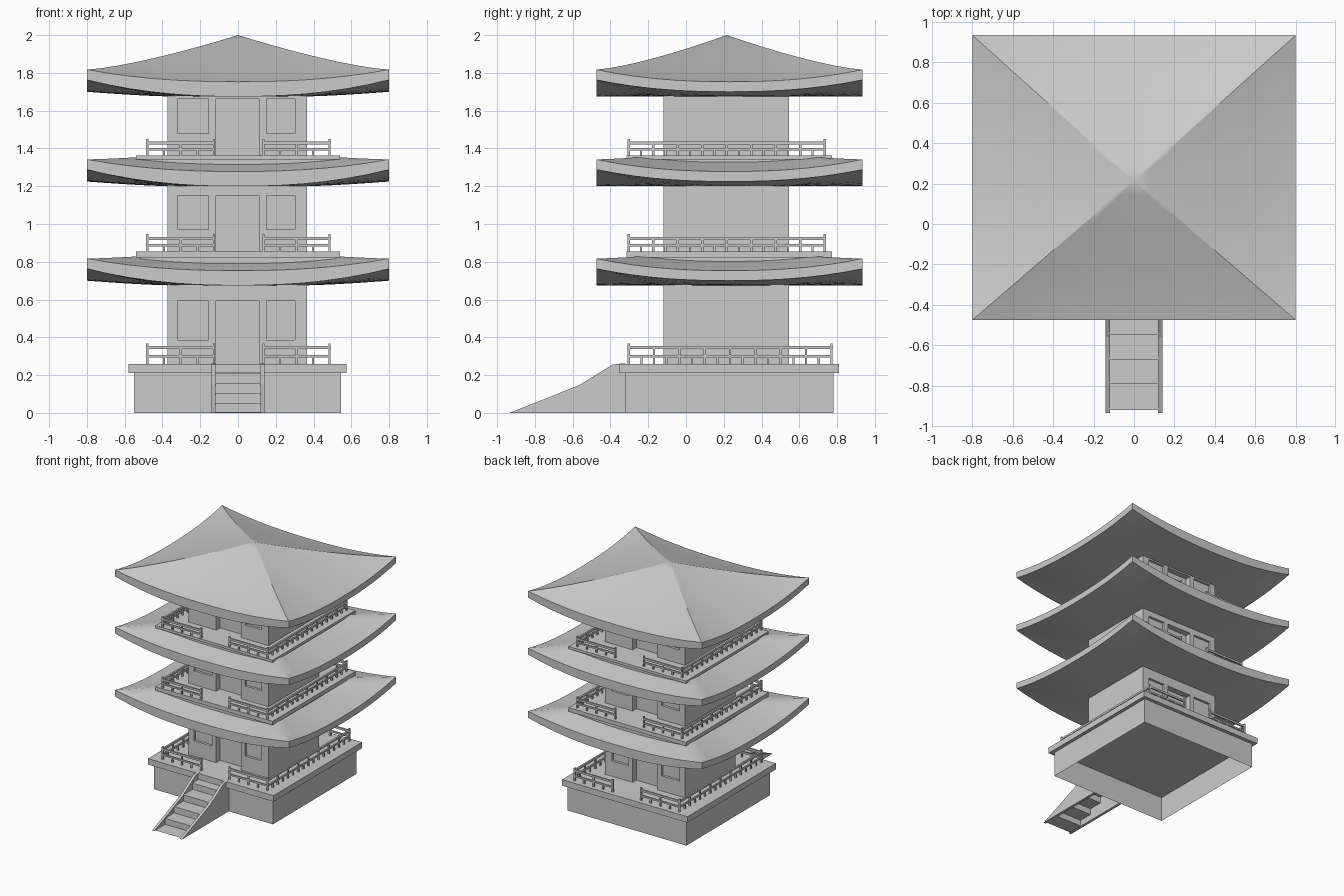
import bpy, bmesh, math
from mathutils import Vector

if "Cube" in bpy.data.objects:
    bpy.data.objects.remove(bpy.data.objects["Cube"])

stone = bpy.data.materials.new("light_grey")
stone.diffuse_color = (0.6, 0.6, 0.6, 1)
stone.use_nodes = True
stone.node_tree.nodes["Principled BSDF"].inputs["Base Color"].default_value = stone.diffuse_color


def finish(bm, name, smooth=False):
    bmesh.ops.recalc_face_normals(bm, faces=bm.faces)
    me = bpy.data.meshes.new(name)
    bm.to_mesh(me)
    bm.free()
    me.materials.append(stone)
    if smooth:
        for p in me.polygons:
            p.use_smooth = True
        me.set_sharp_from_angle(angle=math.radians(30))
    ob = bpy.data.objects.new(name, me)
    bpy.context.collection.objects.link(ob)
    return ob


def add_box(bm, x0, x1, y0, y1, z0, z1):
    vs = bmesh.ops.create_cube(bm, size=1)["verts"]
    for v in vs:
        v.co = Vector((x0 if v.co.x < 0 else x1, y0 if v.co.y < 0 else y1, z0 if v.co.z < 0 else z1))
    return vs


def box(name, *d):
    bm = bmesh.new()
    add_box(bm, *d)
    return finish(bm, name)


# Hollow base, open underneath, with overhanging floor slab
bm = bmesh.new()
add_box(bm, -0.55, 0.545, -0.32, 0.78, 0, 0.21)
bm.faces.ensure_lookup_table()
bmesh.ops.delete(bm, geom=[f for f in bm.faces if abs(f.normal.z) > 0.5], context='FACES_ONLY')
finish(bm, "base_walls")
box("base_slab", -0.58, 0.575, -0.355, 0.81, 0.21, 0.26)

# Stairs: two side plates and a folded sheet of steps
profile = [(-0.935, 0), (-0.75, 0.073), (-0.56, 0.15), (-0.39, 0.255), (-0.34, 0.262), (-0.32, 0.26), (-0.32, 0)]
for side, x0 in (("left", -0.14), ("right", 0.118)):
    bm = bmesh.new()
    f = bm.faces.new([bm.verts.new((x0, y, z)) for y, z in profile])
    r = bmesh.ops.extrude_face_region(bm, geom=[f])
    for v in r["geom"]:
        if isinstance(v, bmesh.types.BMVert):
            v.co.x += 0.022
    finish(bm, "stair_side_" + side)

bm = bmesh.new()
line = [(-0.92, 0.002), (-0.79, 0.002)]
for i in range(5):
    line += [(-0.79 + 0.12 * i, 0.052 * (i + 1)), (min(-0.67 + 0.12 * i, -0.33), 0.052 * (i + 1))]
rows = [[bm.verts.new((x, y, z)) for x in (-0.12, 0.12)] for y, z in line]
for a, b in zip(rows, rows[1:]):
    bm.faces.new((a[0], a[1], b[1], b[0]))
finish(bm, "stair_steps")


# Storey walls with recessed windows and doorway at front and back
def storey(name, z0, w0, w1, z1):
    bm = bmesh.new()
    add_box(bm, -0.372, 0.366, -0.12, 0.545, z0, z1)
    for x in (-0.32, -0.157, -0.117, 0.11, 0.15, 0.302):
        bmesh.ops.bisect_plane(bm, geom=bm.verts[:] + bm.edges[:] + bm.faces[:],
                               plane_co=(x, 0, 0), plane_no=(1, 0, 0))
    for z in (w0, w1):
        bmesh.ops.bisect_plane(bm, geom=bm.verts[:] + bm.edges[:] + bm.faces[:],
                               plane_co=(0, 0, z), plane_no=(0, 0, 1))
    bm.normal_update()

    def recess(test, depth):
        for s in (-1, 1):
            fs = [f for f in bm.faces if f.normal.y * s > 0.9 and test(f.calc_center_median())]
            r = bmesh.ops.extrude_face_region(bm, geom=fs)
            vs = [v for v in r["geom"] if isinstance(v, bmesh.types.BMVert)]
            bmesh.ops.translate(bm, verts=vs, vec=(0, -s * depth, 0))
            bmesh.ops.delete(bm, geom=[f for f in fs if f.is_valid], context='FACES')
            bm.normal_update()

    recess(lambda c: -0.32 < c.x < -0.157 and w0 < c.z < w1, 0.02)
    recess(lambda c: 0.15 < c.x < 0.302 and w0 < c.z < w1, 0.02)
    recess(lambda c: -0.117 < c.x < 0.11 and c.z < w1, 0.05)
    finish(bm, name)


storey("lower_storey", 0.255, 0.387, 0.592, 0.70)
storey("middle_storey", 0.85, 0.97, 1.152, 1.225)
storey("upper_storey", 1.36, 1.478, 1.663, 1.70)


# Curved hipped roof: top skin, eave board and soffit as concentric square rings
def roof(name, z, rise, r0):
    n = 14
    pts = []
    for k in range(4):
        for i in range(n):
            s = -1 + 2 * i / n
            pts.append(((s, -1), (1, s), (-s, 1), (-1, -s))[k] + (abs(s), k % 2))
    bm = bmesh.new()

    def ring(r, height):
        cy = 0.23 - 0.015 * (1 - r)
        return [bm.verts.new((p[0] * r * 0.8, cy + p[1] * r * 0.705, height(p[2], p[3], r))) for p in pts]

    def top(s, side, r):
        return z + rise * (1 - r) ** 1.35 - 0.064 * r * r * (1 - s ** 2.3)

    def under(s, side, r):
        low = z - (0.117 if side else 0.142)
        eave = low + (z - 0.054 - low) * s ** 2.3
        t = max(0, (r - 0.44) / 0.56)
        return z - 0.142 + (eave - z + 0.142) * t ** 1.4

    steps = 10
    rings = [ring(r0 + (1 - r0) * i / steps, top) for i in range(steps + 1)]
    rings += [ring(1 - 0.56 * i / 6, under) for i in range(7)]
    for a, b in zip(rings, rings[1:]):
        for i in range(len(a)):
            j = (i + 1) % len(a)
            bm.faces.new((a[i], a[j], b[j], b[i]))
    bmesh.ops.remove_doubles(bm, verts=bm.verts, dist=1e-5)
    finish(bm, name, True)


roof("lower_roof", 0.817, 0.05, 0.5)
roof("middle_roof", 1.342, 0.05, 0.5)
roof("top_roof", 1.817, 0.183, 0.0)

# Balcony floors with a plinth bedded into the roof below
for name, z0, z1 in (("middle", 0.822, 0.854), ("upper", 1.342, 1.363)):
    box(name + "_balcony_floor", -0.54, 0.54, -0.315, 0.772, z0, z1)
    box(name + "_balcony_plinth", -0.52, 0.52, -0.295, 0.752, z0 - 0.06, z0)


# Railings: two bars, full posts, short stubs and taller end posts
def railing(name, z, h, y0, y1):
    bm = bmesh.new()

    def run(ax, a, b, c, count):
        def part(p, q, w, lo, hi):
            d = (p, q, c - w, c + w) if ax == 'x' else (c - w, c + w, p, q)
            add_box(bm, *d, z + lo, z + hi)
        part(a, b, 0.007, h - 0.016, h)
        part(a, b, 0.006, h * 0.36, h * 0.36 + 0.013)
        step = (b - a) / count
        for i in range(count + 1):
            m = a + step * i
            end = i in (0, count)
            part(m - 0.006, m + 0.006, 0.006, -0.002, h + (0.014 if end else -0.008))
            if not end or i == 0:
                part(m + step / 2 - 0.006, m + step / 2 + 0.006, 0.006, -0.002, h * 0.4)

    for y in (y0, y1):
        run('x', -0.48, -0.127, y, 2)
        run('x', 0.135, 0.485, y, 2)
    for x in (-0.48, 0.485):
        run('y', y0, y1, x, 8)
    finish(bm, name)


railing("lower_railing", 0.26, 0.093, -0.303, 0.77)
railing("middle_railing", 0.854, 0.078, -0.303, 0.735)
railing("upper_railing", 1.363, 0.073, -0.303, 0.735)
